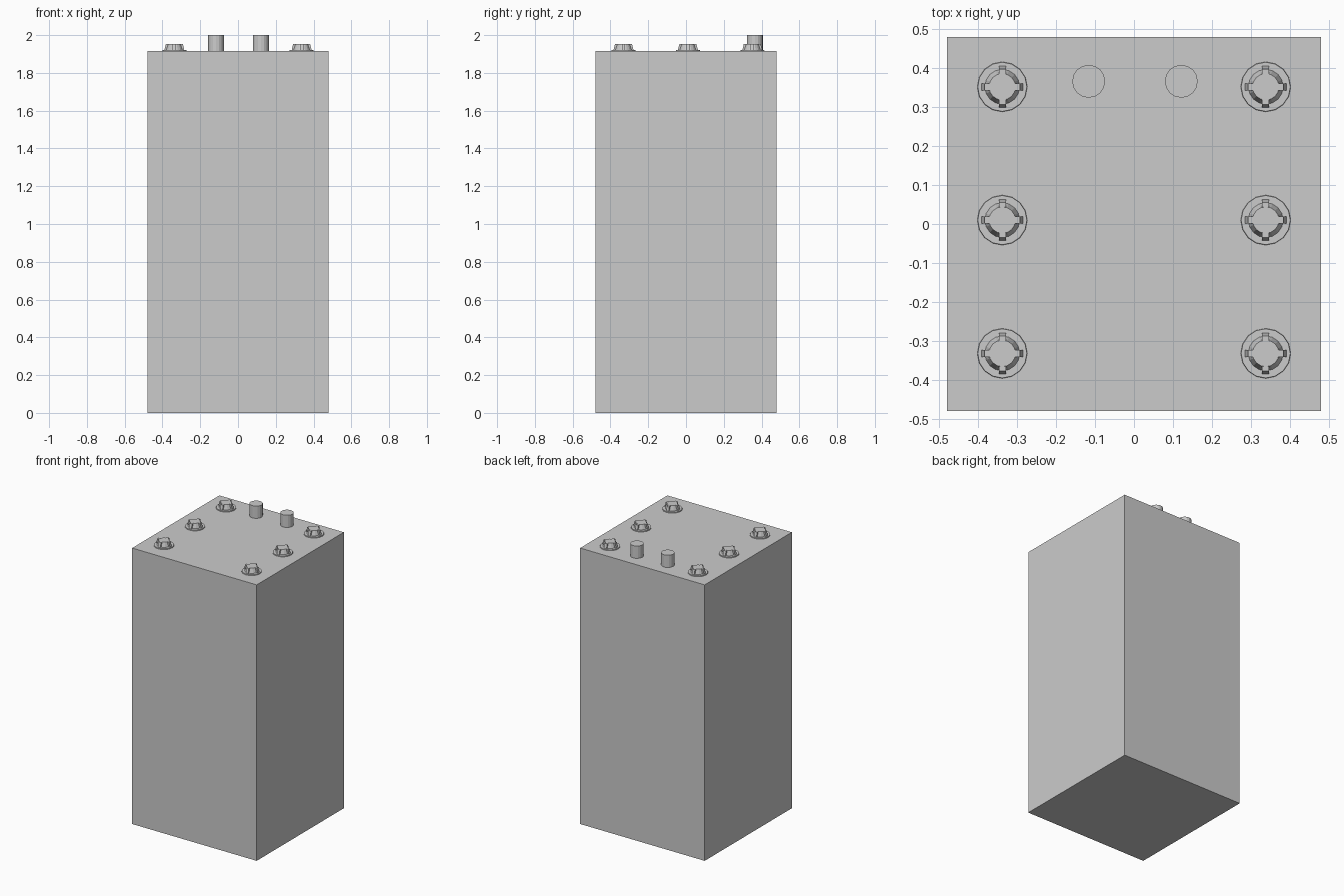
import bpy, bmesh
from math import pi
from mathutils import Matrix

if "Cube" in bpy.data.objects:
    bpy.data.objects.remove(bpy.data.objects["Cube"])

TOP = 1.915
HALF = 0.478


def add_object(name, bm):
    bmesh.ops.recalc_face_normals(bm, faces=bm.faces)
    mesh = bpy.data.meshes.new(name)
    bm.to_mesh(mesh)
    bm.free()
    obj = bpy.data.objects.new(name, mesh)
    bpy.context.collection.objects.link(obj)
    return obj


def frustum(bm, r_bottom, r_top, z0, z1, sides=16):
    bmesh.ops.create_cone(bm, cap_ends=True, segments=sides, radius1=r_bottom,
                          radius2=r_top, depth=z1 - z0,
                          matrix=Matrix.Translation((0, 0, (z0 + z1) / 2)))


def rib(bm, angle):
    # grip rib: sloped side profile extruded across its width
    profile = [(0.030, 0.005), (0.053, 0.005), (0.045, 0.038), (0.033, 0.038)]
    face = bm.faces.new([bm.verts.new((x, -0.009, z)) for x, z in profile])
    ext = bmesh.ops.extrude_face_region(bm, geom=[face])["geom"]
    moved = [v for v in ext if isinstance(v, bmesh.types.BMVert)]
    bmesh.ops.translate(bm, verts=moved, vec=(0, 0.018, 0))
    bmesh.ops.rotate(bm, verts=list(face.verts) + moved, cent=(0, 0, 0),
                     matrix=Matrix.Rotation(angle, 3, 'Z'))


# battery case
bm = bmesh.new()
bmesh.ops.create_cube(bm, size=1)
bmesh.ops.scale(bm, verts=bm.verts, vec=(2 * HALF, 2 * HALF, TOP))
bmesh.ops.translate(bm, verts=bm.verts, vec=(0, 0, TOP / 2))
add_object("battery_case", bm)

# filler cap: flange, tapered plug, four ribs
bm = bmesh.new()
frustum(bm, 0.064, 0.063, 0, 0.006)
frustum(bm, 0.045, 0.034, 0.005, 0.038)
for i in range(4):
    rib(bm, i * pi / 2)
first_cap = add_object("filler_cap", bm)
first_cap.location = (-0.337, -0.331, TOP)

# two rows of three caps sharing one mesh
for x in (-0.337, 0.337):
    for y in (-0.331, 0.01, 0.351):
        if (x, y) != (-0.337, -0.331):
            cap = bpy.data.objects.new("filler_cap", first_cap.data)
            cap.location = (x, y, TOP)
            bpy.context.collection.objects.link(cap)

# terminal posts
for name, x in (("left_terminal", -0.116), ("right_terminal", 0.121)):
    bm = bmesh.new()
    frustum(bm, 0.042, 0.042, 0, 2 - TOP)
    add_object(name, bm).location = (x, 0.365, TOP)
